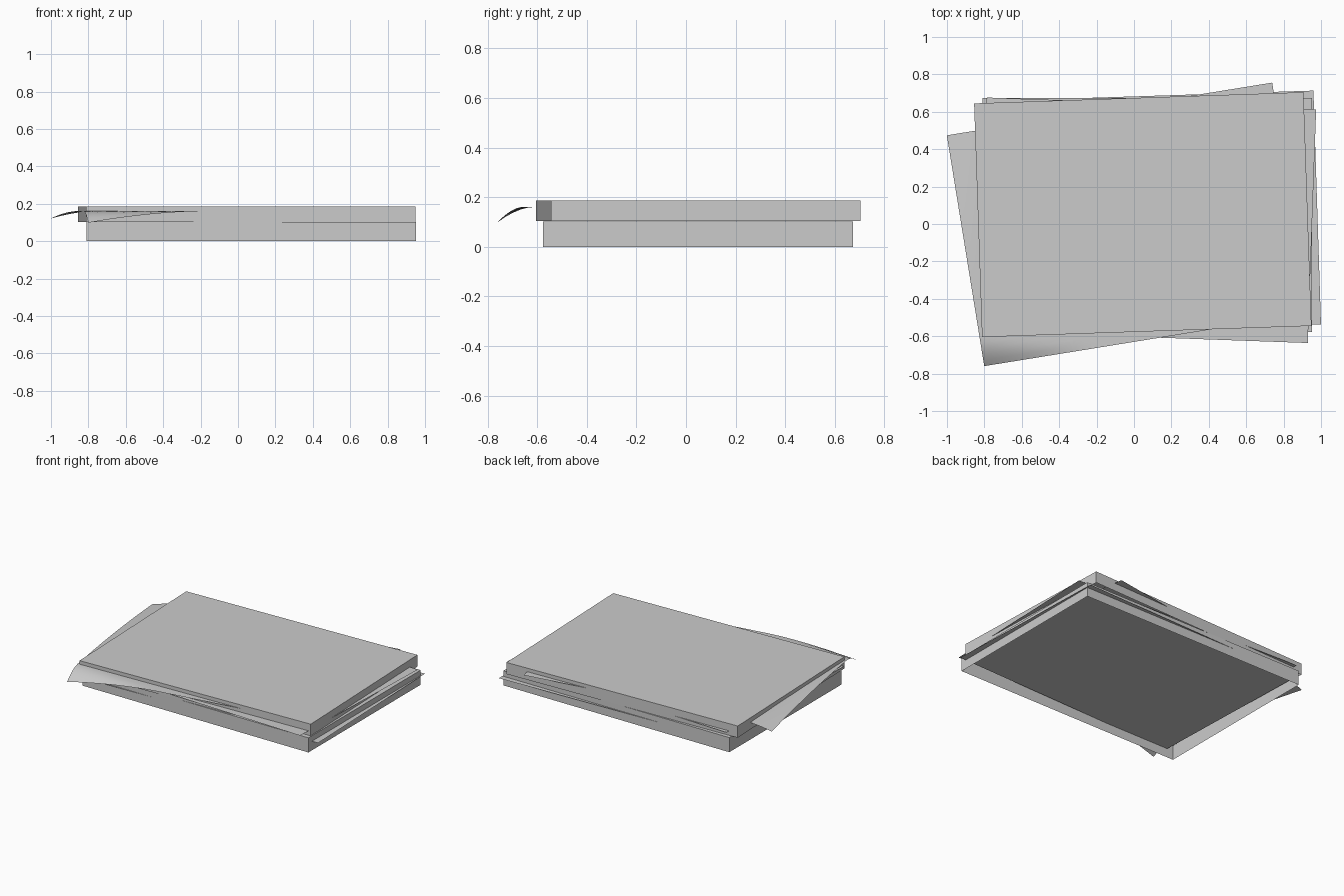
import bpy
import bmesh
from math import radians

cube = bpy.data.objects.get("Cube")
if cube:
    bpy.data.objects.remove(cube, do_unlink=True)

LENGTH, WIDTH = 1.762, 1.25
GREY = (0.6, 0.6, 0.6, 1)

paper = bpy.data.materials.new("paper_grey")
paper.use_nodes = True
paper.diffuse_color = GREY
paper.node_tree.nodes["Principled BSDF"].inputs["Base Color"].default_value = GREY


def add_object(name, bm, location, angle):
    mesh = bpy.data.meshes.new(name)
    bm.to_mesh(mesh)
    bm.free()
    mesh.materials.append(paper)
    obj = bpy.data.objects.new(name, mesh)
    obj.location = location
    obj.rotation_euler.z = radians(angle)
    bpy.context.collection.objects.link(obj)


def ream(name, x, y, bottom, top, angle):
    """Block of neatly stacked paper, open underneath."""
    bm = bmesh.new()
    bmesh.ops.create_cube(bm, size=1)
    bmesh.ops.scale(bm, vec=(LENGTH, WIDTH, top - bottom), verts=bm.verts)
    bm.normal_update()
    underside = [f for f in bm.faces if f.normal.z < -0.5]
    bmesh.ops.delete(bm, geom=underside, context='FACES_ONLY')
    add_object(name, bm, (x, y, (bottom + top) / 2), angle)


def sheet(name, x, y, z, angle, curls=()):
    """Single sheet; each curl is (side, reach along length, reach along width, drop)."""
    bm = bmesh.new()
    cuts = (48, 40) if curls else (1, 1)
    bmesh.ops.create_grid(bm, x_segments=cuts[0], y_segments=cuts[1], size=0.5)
    bmesh.ops.scale(bm, vec=(LENGTH, WIDTH, 1), verts=bm.verts)
    for v in bm.verts:
        for side, reach_x, reach_y, drop in curls:
            from_left = v.co.x + LENGTH / 2
            from_edge = WIDTH / 2 - side * v.co.y
            bend = max(0, 1 - from_left / reach_x - from_edge / reach_y)
            v.co.z -= drop * bend ** 1.8
    for f in bm.faces:
        f.smooth = bool(curls)
    add_object(name, bm, (x, y, z), angle)


# Two squared-off blocks of paper
ream("lower_paper_block", 0.072, 0.048, 0, 0.103, 0)
ream("upper_paper_block", 0.047, 0.05, 0.104, 0.186, 1.95)

# Loose sheets poking out of the stack
sheet("loose_sheet_low", 0.099, 0.06, 0.064, 1.85)
sheet("loose_sheet_middle", 0.071, 0.02, 0.135, -2.05)
# Most crooked sheet, with both left corners drooping
sheet("curled_sheet", -0.031, -0.002, 0.161, 9.2,
      curls=((-1, 0.65, 0.15, 0.062), (1, 0.25, 0.9, 0.04)))
